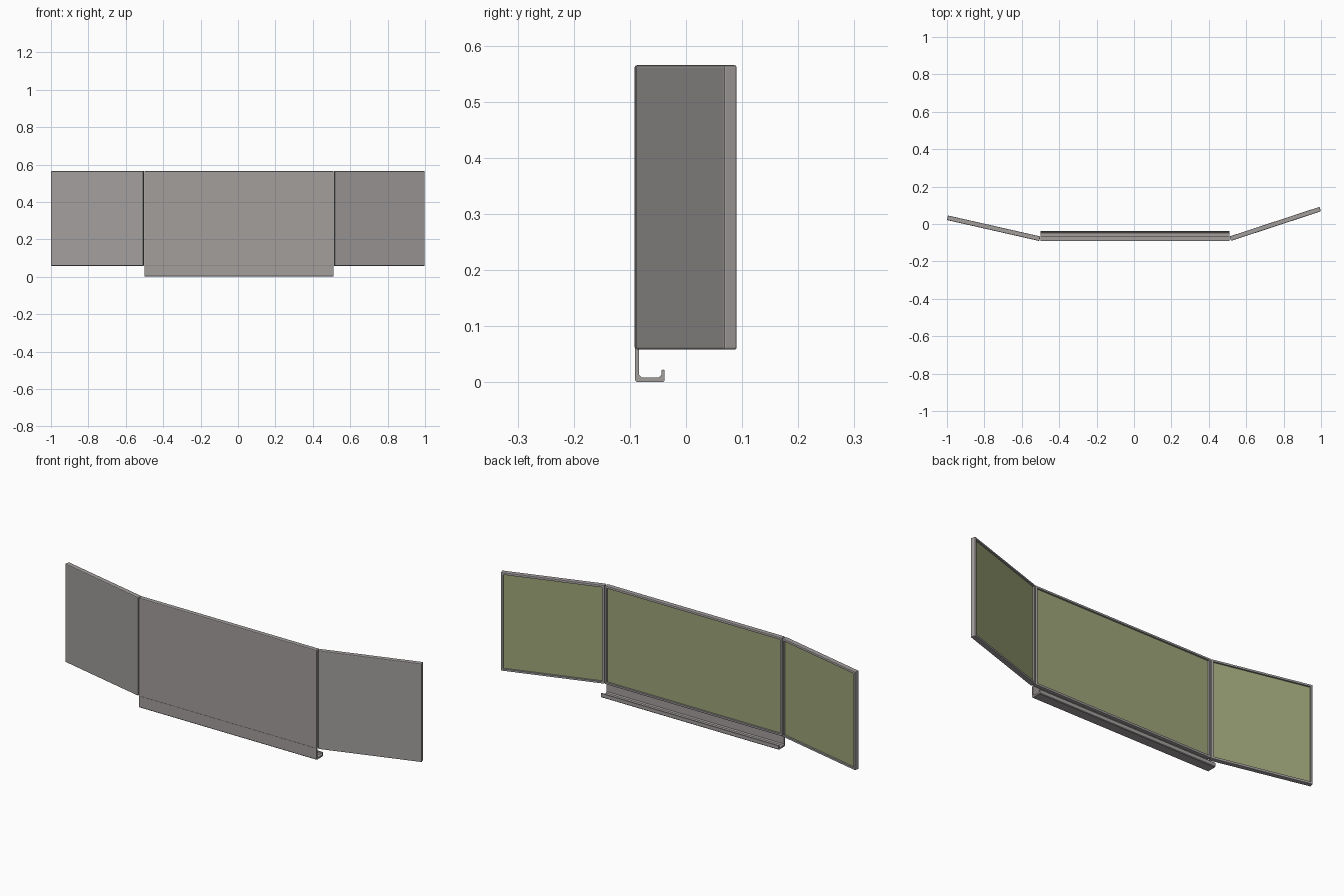
import bpy, bmesh, math
from mathutils import Matrix, Vector

if "Cube" in bpy.data.objects:
    bpy.data.objects.remove(bpy.data.objects["Cube"])

L, T = 0.506, 0.025            # half-board width, board thickness
Z0, Z1 = 0.058, 0.565          # board bottom and top
XC, YF = 0.005, -0.0915        # centre offset and front plane


def material(name, rgb):
    m = bpy.data.materials.new(name)
    m.diffuse_color = (*rgb, 1)
    m.use_nodes = True
    m.node_tree.nodes["Principled BSDF"].inputs["Base Color"].default_value = m.diffuse_color
    return m


grey = material("grey metal", (0.36, 0.342, 0.335))
green = material("board green", (0.34, 0.372, 0.19))


def finish(bm, name, mats):
    bmesh.ops.recalc_face_normals(bm, faces=bm.faces[:])
    me = bpy.data.meshes.new(name)
    bm.to_mesh(me)
    bm.free()
    for m in mats:
        me.materials.append(m)
    ob = bpy.data.objects.new(name, me)
    bpy.context.collection.objects.link(ob)
    return ob


def panel(name, x0, x1, hinge, angle):
    """Framed board; the local back face lies on y = 0, hinged about z."""
    bm = bmesh.new()
    bmesh.ops.create_cube(bm, size=1)
    h = Z1 - Z0
    bmesh.ops.transform(bm, verts=bm.verts[:], matrix=Matrix.Translation(
        ((x0 + x1) / 2, -T / 2, (Z0 + Z1) / 2)) @ Matrix.Diagonal((x1 - x0, T, h, 1)))
    # rounded frame edges
    bmesh.ops.bevel(bm, geom=bm.edges[:], offset=0.004, segments=2,
                    profile=0.5, affect='EDGES')
    bm.normal_update()
    # recessed writing surface on the back (+y) side
    back = max(bm.faces, key=lambda f: f.calc_area() * f.normal.y)
    bmesh.ops.inset_region(bm, faces=[back], thickness=0.010)
    bmesh.ops.inset_region(bm, faces=[back], thickness=0.0005, depth=-0.008)
    back.material_index = 1
    bmesh.ops.transform(bm, verts=bm.verts[:], matrix=Matrix.Translation(
        hinge) @ Matrix.Rotation(math.radians(angle), 4, 'Z'))
    return finish(bm, name, [grey, green])


# three boards: wings hinge on the back edges of the centre board
yb = YF + T
panel("centre_board", -L, L, Vector((XC, yb, 0)), 0)
panel("right_wing_board", 0, L, Vector((XC + L, yb, 0)), 18.2)
panel("left_wing_board", -L, 0, Vector((XC - L, yb, 0)), -12.8)

# J-shaped tray under the centre board
a, b, c = YF + 0.001, YF + 0.008, -0.038
profile = [(a, 0.059), (a, 0.003), (a + 0.003, 0), (c - 0.003, 0), (c, 0.003),
           (c, 0.021), (c - 0.003, 0.023), (c - 0.006, 0.021), (c - 0.006, 0.013),
           (c - 0.011, 0.008), (b + 0.005, 0.008), (b, 0.013), (b, 0.059)]
bm = bmesh.new()
face = bm.faces.new([bm.verts.new((XC - L, y, z)) for y, z in profile])
ext = bmesh.ops.extrude_face_region(bm, geom=[face])
bmesh.ops.translate(bm, vec=(2 * L, 0, 0),
                    verts=[v for v in ext["geom"] if isinstance(v, bmesh.types.BMVert)])
finish(bm, "tray", [grey])
